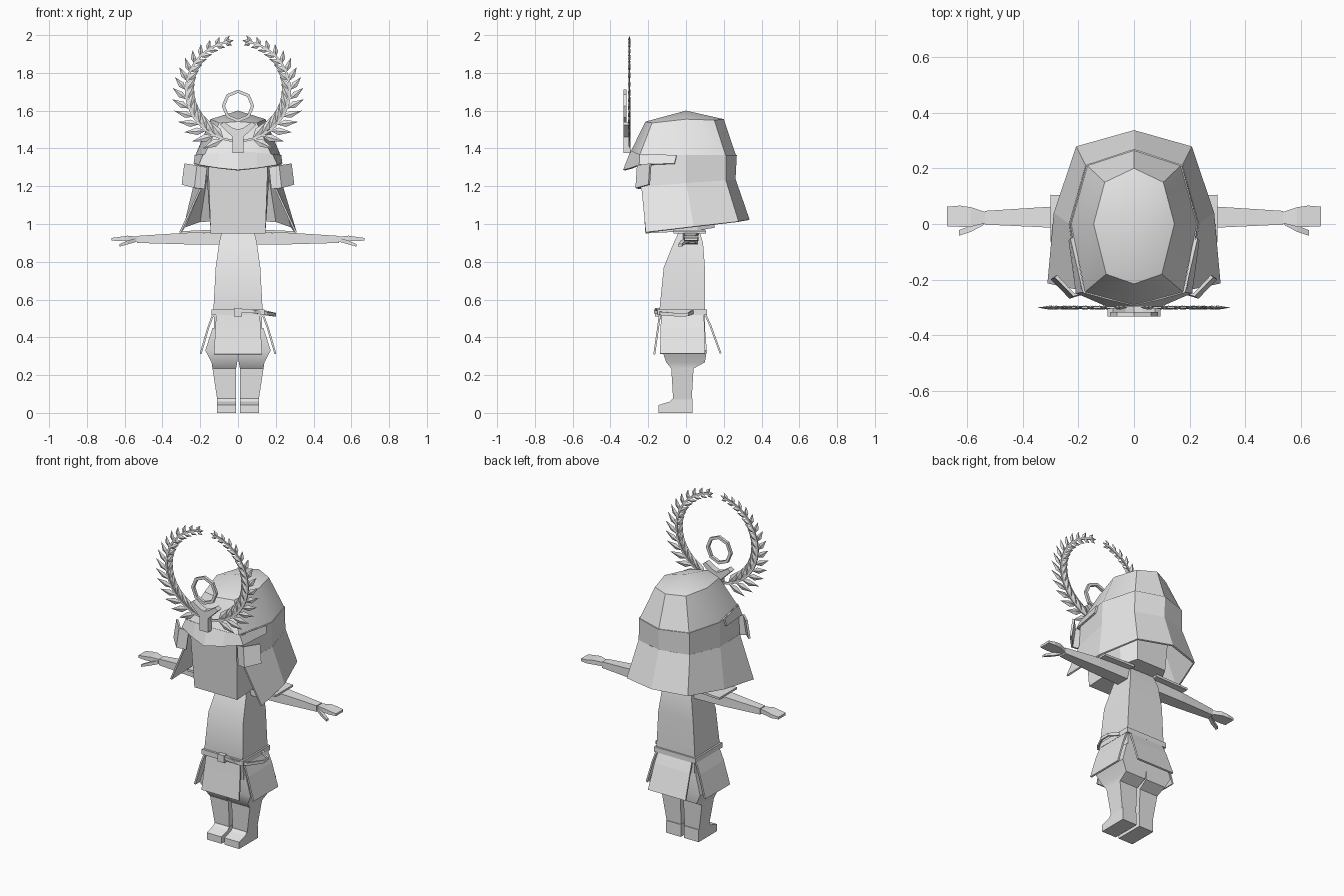
import bpy, bmesh, math
from mathutils import Vector

if "Cube" in bpy.data.objects:
    bpy.data.objects.remove(bpy.data.objects["Cube"])

grey = bpy.data.materials.new("plain grey")
grey.diffuse_color = (0.8, 0.8, 0.8, 1)
grey.use_nodes = True
grey.node_tree.nodes["Principled BSDF"].inputs["Base Color"].default_value = grey.diffuse_color


def finish(name, bm, thick=0, smooth=0):
    bmesh.ops.recalc_face_normals(bm, faces=bm.faces)
    me = bpy.data.meshes.new(name)
    bm.to_mesh(me)
    bm.free()
    me.materials.append(grey)
    ob = bpy.data.objects.new(name, me)
    bpy.context.collection.objects.link(ob)
    if thick:
        mod = ob.modifiers.new("thickness", "SOLIDIFY")
        mod.thickness, mod.offset = thick, 0
    if smooth:
        bpy.ops.object.select_all(action="DESELECT")
        ob.select_set(True)
        bpy.context.view_layer.objects.active = ob
        bpy.ops.object.shade_smooth_by_angle(angle=math.radians(smooth))
    return ob


def loft(name, rings, closed=True, thick=0, smooth=0, mirror=False):
    """Skin a list of point rings; mirror also makes a copy on the other side."""
    for s in ((1, -1) if mirror else (1,)):
        bm = bmesh.new()
        rows = [[bm.verts.new((s * x, y, z)) for x, y, z in r] for r in rings]
        n = len(rows[0])
        for a, b in zip(rows, rows[1:]):
            for i in range(n if closed else n - 1):
                j = (i + 1) % n
                bm.faces.new((a[i], a[j], b[j], b[i]))
        if closed:
            bm.faces.new(rows[0])
            bm.faces.new(rows[-1])
        suffix = "" if not mirror else ("_right" if s > 0 else "_left")
        finish(name + suffix, bm, thick, smooth)


def rect(x0, x1, y0, y1, z):
    return [(x0, y0, z), (x1, y0, z), (x1, y1, z), (x0, y1, z)]


def rect_x(x, y0, y1, z0, z1):
    return [(x, y0, z0), (x, y1, z0), (x, y1, z1), (x, y0, z1)]


def both(half):
    """Mirror a half ring that starts on the back centre line."""
    return [(-x, y, z) for x, y, z in reversed(half[1:])] + half


# Feet: side profile swept across the width
foot = [(-0.145, 0), (0.035, 0), (0.035, 0.075), (-0.07, 0.075), (-0.085, 0.06), (-0.145, 0.042)]
loft("foot", [[(x, y, z) for y, z in foot] for x in (0.01, 0.11)], mirror=True)

# Baggy trouser legs
loft("leg", [rect(0.012, 0.11, -0.068, 0.03, 0.07),
             rect(0.01, 0.135, -0.078, 0.04, 0.235),
             rect(0.004, 0.14, -0.105, 0.1, 0.268),
             rect(0, 0.173, -0.125, 0.11, 0.33),
             rect(0, 0.135, -0.12, 0.1, 0.45)], smooth=30, mirror=True)

# Torso
loft("torso", [rect(-w, w, a, b, z) for w, a, b, z in
               ((0.125, -0.125, 0.1, 0.42), (0.13, -0.14, 0.1, 0.55), (0.118, -0.118, 0.1, 0.77),
                (0.1, -0.065, 0.09, 0.9), (0.085, -0.035, 0.07, 0.965))], smooth=30)

# Belt, buckle and looped strap
loft("belt", [rect(-0.14, 0.14, -0.152, 0.11, z) for z in (0.517, 0.548)])
loft("buckle", [rect(-0.022, 0.022, -0.165, -0.14, z) for z in (0.51, 0.555)])
strap = [(0.02, -0.158, 0.54), (0.09, -0.165, 0.535), (0.15, -0.13, 0.525),
         (0.197, -0.04, 0.518), (0.195, 0.01, 0.52), (0.13, 0.04, 0.535)]
loft("belt_strap", [[(x, y, z - 0.008), (x, y, z + 0.01)] for x, y, z in strap], False, 0.01)

# Skirt panels around the hips
for name, path in (("front_skirt", ((-0.138, 0.525), (-0.148, 0.45), (-0.168, 0.31))),
                   ("back_skirt", ((0.103, 0.52), (0.13, 0.46), (0.183, 0.315)))):
    loft(name, [[(-w, y, z), (w, y, z)] for w, (y, z) in zip((0.115, 0.12, 0.127), path)], False, 0.01)
loft("side_skirt", [[(x, a, z), (x, b, z)] for x, a, b, z in
                    ((0.132, -0.13, 0.095, 0.52), (0.158, -0.135, 0.098, 0.45),
                     (0.198, -0.137, 0.1, 0.312))], False, 0.01, mirror=True)

# Arms with sleeves, hands, thumbs and shoulder plates
loft("arm", [rect_x(0.08, -0.02, 0.065, 0.89, 0.955), rect_x(0.3, -0.013, 0.062, 0.893, 0.952),
             rect_x(0.535, -0.002, 0.047, 0.9, 0.937)], mirror=True)
loft("hand", [rect_x(0.53, 0.004, 0.042, 0.908, 0.932), rect_x(0.585, -0.01, 0.06, 0.912, 0.938),
              rect_x(0.625, -0.01, 0.066, 0.91, 0.932), rect_x(0.67, -0.008, 0.062, 0.912, 0.926)],
     mirror=True)
loft("thumb", [rect_x(0.54, -0.004, 0.02, 0.905, 0.925), rect_x(0.585, -0.028, -0.006, 0.892, 0.912),
               rect_x(0.628, -0.042, -0.022, 0.88, 0.893)], mirror=True)
loft("shoulder_plate", [rect_x(0.08, -0.065, 0.1, 0.957, 0.972),
                        rect_x(0.3, -0.065, 0.105, 0.95, 0.962)], mirror=True)

# Head block
loft("head", [[(-0.145, -0.215, 0.95), (0.145, -0.215, 0.95), (0.145, 0.06, 0.965),
               (0.1, 0.15, 0.98), (-0.1, 0.15, 0.98), (-0.145, 0.06, 0.965)],
              [(-0.158, -0.24, 1.32), (0.158, -0.24, 1.32), (0.17, 0.06, 1.32),
               (0.12, 0.17, 1.32), (-0.12, 0.17, 1.32), (-0.17, 0.06, 1.32)]])

# Helmet dome: two rings and an apex
low = [(0, 0.265, 1.362), (0.168, 0.21, 1.362), (0.225, 0, 1.365), (0.176, -0.244, 1.368), (0, -0.292, 1.385)]
high = [(0, 0.2, 1.555), (0.105, 0.15, 1.55), (0.145, 0, 1.555), (0.1, -0.18, 1.535), (0, -0.215, 1.542)]
apex = [(0, 0, 1.6)] * 5
bm_rings = [both(r) for r in (low, high, apex)]
bm = bmesh.new()
rows = [[bm.verts.new(p) for p in r] for r in bm_rings]
for a, b in zip(rows, rows[1:]):
    for i in range(len(a) - 1):
        bm.faces.new((a[i], a[i + 1], b[i + 1], b[i]))
bmesh.ops.remove_doubles(bm, verts=bm.verts, dist=0.0005)
finish("helmet_dome", bm, 0, 35)

# Helmet band and flared neck guard, both open at the front
top = [(0, 0.265, 1.365), (0.168, 0.21, 1.365), (0.225, 0, 1.365), (0.185, -0.235, 1.365)]
mid = [(0, 0.258, 1.235), (0.17, 0.208, 1.23), (0.228, 0, 1.215), (0.195, -0.236, 1.195)]
rim = [(0, 0.332, 1.022), (0.204, 0.275, 1.012), (0.283, 0.04, 0.985), (0.306, -0.213, 0.955)]
loft("helmet_band", [both(top), both(mid)], False, 0.008)
loft("neck_guard", [both(mid), both(rim)], False, 0.01)

# Peak over the face
peak_in = [(0, -0.288, 1.388), (0.1, -0.264, 1.376), (0.18, -0.242, 1.368), (0.224, -0.05, 1.364)]
peak_out = [(0, -0.328, 1.285), (0.1, -0.29, 1.295), (0.205, -0.245, 1.312), (0.23, -0.06, 1.32)]
loft("helmet_peak", [both(peak_in), both(peak_out)], False, 0.01)

# Curled side flaps
loft("side_flap", [[(x, y, lo), (x - dx, y + 0.008, hi)] for x, y, lo, hi, dx in
                   ((0.178, -0.245, 1.185, 1.3, 0.012), (0.23, -0.262, 1.19, 1.31, 0.014),
                    (0.294, -0.195, 1.208, 1.32, 0.014))], False, 0.012, mirror=True)

# Wreath of folded leaves along two curved stems
CZ, RX, RZ, WY = 1.705, 0.275, 0.265, -0.3


def stem(a):
    return Vector((RX * math.cos(a), WY, CZ + RZ * math.sin(a)))


def leaf(bm, base, ang, length, width, s):
    d = Vector((math.cos(ang), 0, math.sin(ang)))
    n = Vector((-d.z, 0, d.x))
    m = base + d * length * 0.42
    pts = [base, m + n * width, base + d * length, m - n * width]
    v = [bm.verts.new((s * p.x, p.y, p.z)) for p in pts]
    for off in (-0.007, 0.007):
        c = bm.verts.new((s * m.x, m.y + off, m.z))
        for i in range(4):
            bm.faces.new((v[i], v[(i + 1) % 4], c))


for s, side in ((1, "right"), (-1, "left")):
    bm = bmesh.new()
    count = 15
    for i in range(count):
        t = i / (count - 1)
        a = math.radians(-74 + 149 * t)
        direction = math.atan2(RZ * math.cos(a), -RX * math.sin(a))
        length = 0.125 - 0.08 * t ** 1.3
        for turn in (-0.7, 0.62):
            leaf(bm, stem(a), direction + turn, length, 0.021 - 0.009 * t, s)
    leaf(bm, stem(math.radians(76)), math.radians(166), 0.045, 0.011, s)
    finish("wreath_leaves_" + side, bm)
    rings = []
    for i in range(25):
        a = math.radians(-88 + 168 * i / 24)
        p, c = stem(a), Vector((math.cos(a), 0, math.sin(a))) * 0.006
        rings.append([(s * (p.x + k * c.x), WY + h, p.z + k * c.z)
                      for k, h in ((-1, -0.004), (1, -0.004), (1, 0.004), (-1, 0.004))])
    loft("wreath_stem_" + side, rings)

# Forked crest mount
half = [(0.028, 1.375), (0.028, 1.46), (0.095, 1.525), (0.075, 1.54), (0.03, 1.51), (0, 1.5)]
outline = half + [(-x, z) for x, z in reversed(half[:-1])]
loft("crest_mount", [[(x, y, z) for x, z in outline] for y in (-0.332, -0.295)])

# Eight-sided crest ring
bm = bmesh.new()
rows = []
for i in range(8):
    a = math.radians(90 + 45 * i)
    rows.append([bm.verts.new((r * math.cos(a), y, 1.625 + r * math.sin(a)))
                 for r, y in ((0.086, -0.332), (0.086, -0.315), (0.069, -0.315), (0.069, -0.332))])
for i in range(8):
    a, b = rows[i], rows[(i + 1) % 8]
    for k in range(4):
        bm.faces.new((a[k], a[(k + 1) % 4], b[(k + 1) % 4], b[k]))
finish("crest_ring", bm)
